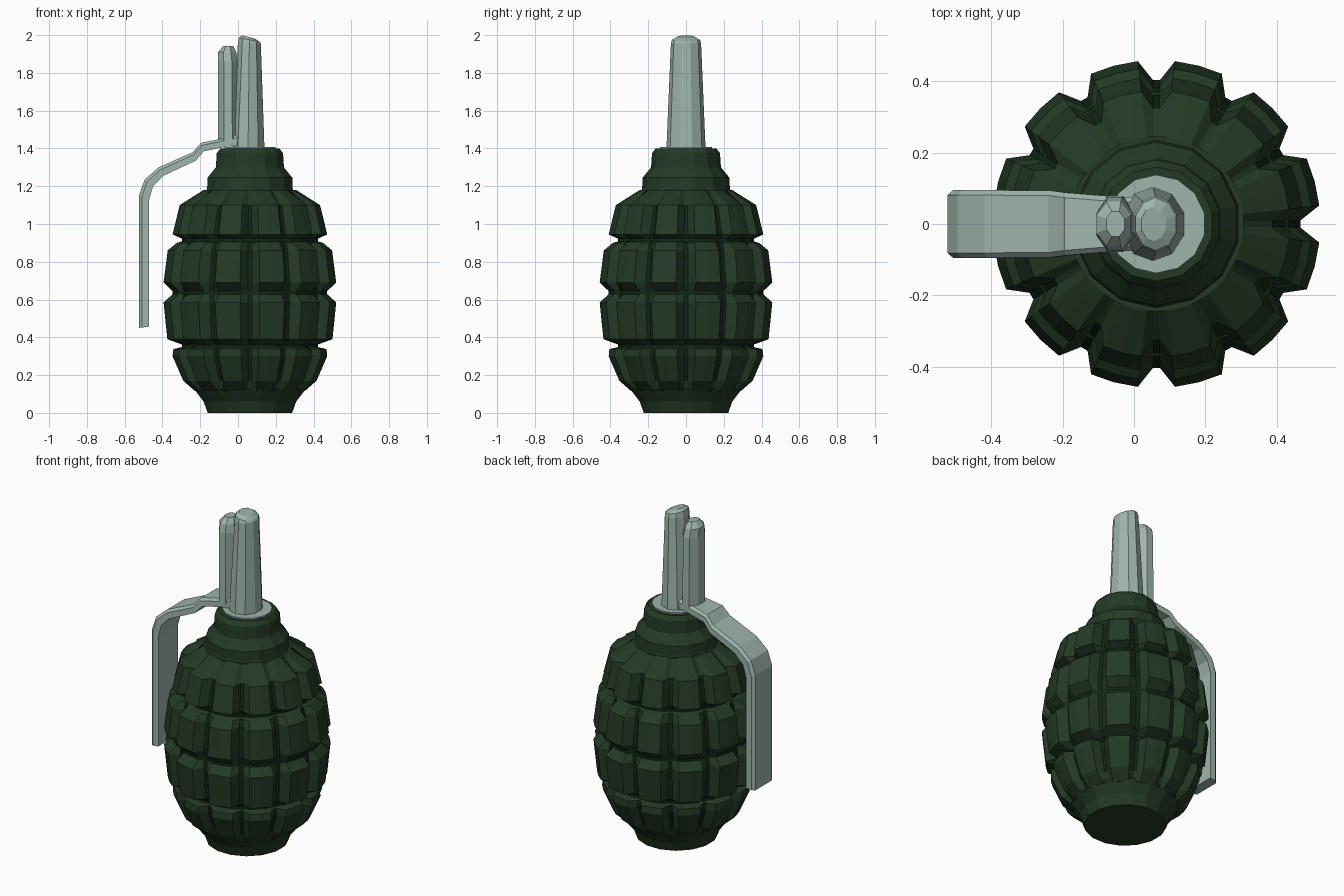
import bpy, bmesh, math

if "Cube" in bpy.data.objects:
    bpy.data.objects.remove(bpy.data.objects["Cube"])

CX = 0.063  # body axis

def material(name, rgb):
    m = bpy.data.materials.new(name)
    m.diffuse_color = (*rgb, 1)
    m.use_nodes = True
    m.node_tree.nodes["Principled BSDF"].inputs["Base Color"].default_value = m.diffuse_color
    return m

GREEN = material("dark green", (0.018, 0.042, 0.019))
DEEP = material("groove green", (0.005, 0.020, 0.007))
METAL = material("pale metal", (0.35, 0.46, 0.41))

def loft(name, rings, mats, rule=None):
    """Skin a stack of equal closed rings, cap both ends, colour faces by rule(row, column)."""
    bm = bmesh.new()
    loops = [[bm.verts.new(p) for p in ring] for ring in rings]
    n = len(loops[0])
    for i in range(len(loops) - 1):
        for j in range(n):
            k = (j + 1) % n
            f = bm.faces.new((loops[i][j], loops[i][k], loops[i + 1][k], loops[i + 1][j]))
            if rule:
                f.material_index = rule(i, j)
    bm.faces.new(loops[0][::-1])
    bm.faces.new(loops[-1])
    bmesh.ops.recalc_face_normals(bm, faces=bm.faces[:])
    me = bpy.data.meshes.new(name)
    bm.to_mesh(me)
    bm.free()
    for m in mats:
        me.materials.append(m)
    ob = bpy.data.objects.new(name, me)
    bpy.context.collection.objects.link(ob)
    return ob

def oval(cx, rx, ry, z, n, tilt=0.0):
    """Horizontal oval ring; tilt slopes it along x."""
    pts = []
    for i in range(n):
        a = 2 * math.pi * (i + 0.5) / n
        x = rx * math.cos(a)
        pts.append((cx + x, ry * math.sin(a), z + tilt * x))
    return pts

# Segmented body: (height, lobe radius, depth of the vertical grooves)
profile = [
    (0.115, 0.29, 0.0), (0.17, 0.355, 0.045), (0.30, 0.412, 0.05), (0.338, 0.408, 0.045),
    (0.348, 0.362, 0.01), (0.362, 0.362, 0.01), (0.39, 0.440, 0.05), (0.585, 0.460, 0.055),
    (0.628, 0.412, 0.01), (0.645, 0.412, 0.01), (0.69, 0.460, 0.055), (0.86, 0.438, 0.055),
    (0.90, 0.390, 0.02), (0.908, 0.362, 0.01), (0.922, 0.362, 0.01), (0.945, 0.412, 0.05),
    (1.10, 0.374, 0.05), (1.18, 0.245, 0.0),
]
floor_rows = {4, 8, 13}
steps = [(-1.5, 1), (1.5, 1), (6.5, 0), (15, 0), (23.5, 0)]  # angle, in groove

def body_ring(z, r, depth):
    pts = []
    for s in range(12):
        for a, groove in steps:
            t = math.radians(30 * s + a)
            q = r - depth * groove
            pts.append((CX + q * math.cos(t), q * math.sin(t), z))
    return pts

loft("segmented_body", [body_ring(*p) for p in profile], [GREEN, DEEP],
     lambda i, j: int(i in floor_rows or (j % 5 == 0 and 0 < i < 16)))

# Base foot, neck collar and the metal washer on it
def lathe(name, pts, n, mat):
    return loft(name, [oval(CX, r, r, z, n) for r, z in pts], [mat])

lathe("base_foot", [(0.228, 0), (0.25, 0.06), (0.285, 0.105), (0.30, 0.125), (0.29, 0.15)], 16, GREEN)
lathe("neck_collar", [(0.245, 1.15), (0.232, 1.19), (0.23, 1.245), (0.185, 1.30),
                      (0.18, 1.375), (0.16, 1.40)], 14, GREEN)
lathe("neck_washer", [(0.138, 1.39), (0.138, 1.408)], 14, METAL)

# Fuze tube, tapering to a slightly sloped tip
loft("fuze_tube", [oval(0.053, 0.092, 0.104, 1.39, 10), oval(0.060, 0.064, 0.080, 1.955, 10),
                   oval(0.060, 0.058, 0.074, 1.975, 10, -0.2),
                   oval(0.055, 0.036, 0.048, 1.99, 10, -0.25)], [METAL])

# Striker housing behind the tube
loft("striker_housing", [oval(-0.052, 0.058, 0.085, 1.43, 8), oval(-0.054, 0.056, 0.080, 1.86, 8),
                         oval(-0.057, 0.052, 0.068, 1.91, 8), oval(-0.052, 0.028, 0.038, 1.943, 8)],
     [METAL])

# Safety lever: outer x, z, inner x, z, half width
path = [
    (0.0, 1.475, 0.0, 1.415, 0.075), (-0.07, 1.455, -0.06, 1.41, 0.078),
    (-0.195, 1.43, -0.18, 1.385, 0.088), (-0.24, 1.38, -0.225, 1.335, 0.094),
    (-0.42, 1.30, -0.395, 1.255, 0.095), (-0.495, 1.235, -0.45, 1.20, 0.095),
    (-0.524, 1.15, -0.47, 1.13, 0.095), (-0.524, 0.45, -0.47, 0.457, 0.095),
]

def lever_ring(ox, oz, ix, iz, w):
    mx, mz = ox + 0.3 * (ix - ox), oz + 0.3 * (iz - oz)
    half = [(ox, w - 0.014, oz), (mx, w, mz), (ix, w, iz)]
    return half + [(x, -y, z) for x, y, z in reversed(half)]

loft("safety_lever", [lever_ring(*p) for p in path], [METAL])
